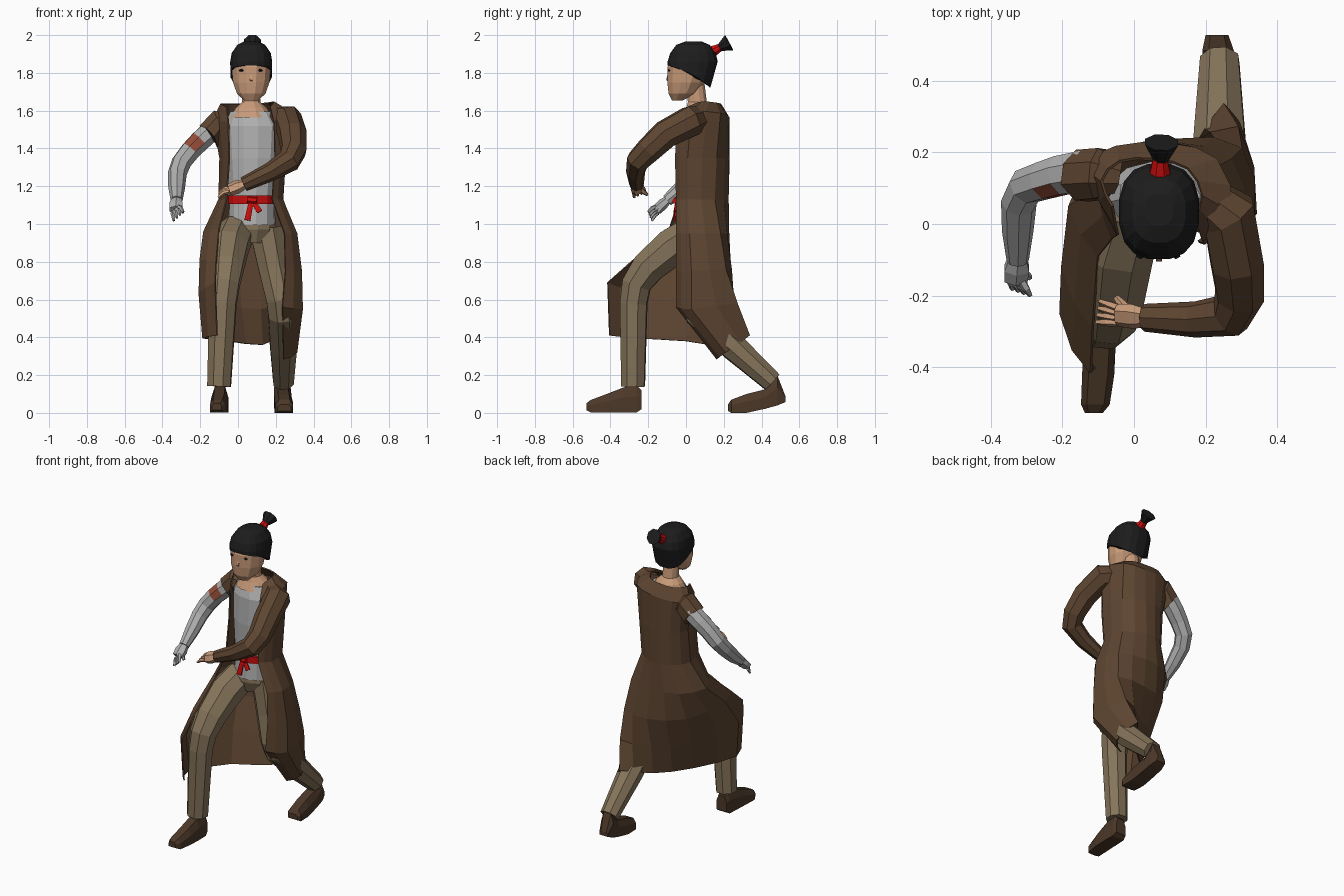
import bpy, bmesh, math, random
from mathutils import Vector as V

random.seed(4)


def mat(name, r, g, b):
    m = bpy.data.materials.new(name)
    m.diffuse_color = (r, g, b, 1)
    return m


COAT = mat("coat brown", .112, .060, .031)
PANTS = mat("trouser khaki", .235, .175, .103)
SHIRT = mat("cloth grey", .43, .43, .43)
SKIN = mat("skin tan", .58, .325, .19)
HAIR = mat("hair black", .012, .012, .012)
RED = mat("sash red", .60, .004, .004)
SHOE = mat("shoe brown", .072, .040, .022)
PATCH = mat("patch rust", .30, .075, .04)


def grid(name, rows, m, closed=True, caps=True):
    """Skin a surface over rows of points."""
    bm = bmesh.new()
    vs = [[bm.verts.new(p) for p in r] for r in rows]
    n = len(rows[0])
    for a, b in zip(vs, vs[1:]):
        for i in range(n if closed else n - 1):
            j = (i + 1) % n
            bm.faces.new((a[i], a[j], b[j], b[i]))
    if closed and caps:
        bm.faces.new(vs[0])
        bm.faces.new(vs[-1])
    bmesh.ops.recalc_face_normals(bm, faces=bm.faces)
    me = bpy.data.meshes.new(name)
    bm.to_mesh(me)
    bm.free()
    me.materials.append(m)
    o = bpy.data.objects.new(name, me)
    bpy.context.collection.objects.link(o)
    return o


def tube(name, pts, m, n=8, flat=1.0):
    """Limb along (x, y, z, radius) points, with mitred joints."""
    P = [V(p[:3]) for p in pts]
    rows, side, last = [], None, None
    for i, p in enumerate(P):
        t = (P[min(i + 1, len(P) - 1)] - P[i]).normalized() + (P[i] - P[max(i - 1, 0)]).normalized()
        t.normalize()
        if side is None:
            side = t.orthogonal().normalized() if abs(t.x) > .8 else (V((1, 0, 0)) - t * t.x).normalized()
        else:
            side = last.rotation_difference(t) @ side
        up = t.cross(side)
        last = t
        rows.append([p + 1.05 * pts[i][3] * (math.cos(a) * side + flat * math.sin(a) * up)
                     for a in (math.tau * (k + .5) / n for k in range(n))])
    return grid(name, rows, m)


def ring(cx, cy, z, rx, ry, n=12, yaw=0.0, power=1.0):
    """Horizontal oval; power below 1 makes it squarer."""
    out = []
    for k in range(n):
        a = math.tau * (k + .5) / n
        c, s = math.cos(a), math.sin(a)
        x = rx * math.copysign(abs(c) ** power, c)
        y = ry * math.copysign(abs(s) ** power, s)
        out.append((cx + x * math.cos(yaw) - y * math.sin(yaw),
                    cy + x * math.sin(yaw) + y * math.cos(yaw), z))
    return out


def refine(row):
    """Add a smooth midpoint between neighbouring points."""
    r = [V(p) for p in row]
    out = []
    for i in range(len(r) - 1):
        a, d = r[max(i - 1, 0)], r[min(i + 2, len(r) - 1)]
        out += [r[i], (r[i] + r[i + 1]) * .5625 - (a + d) * .0625]
    return out + [r[-1]]


# Coat: rows run from left front edge, around the back, to right front edge
upper = [
    [(.17, .015, 1.62), (.19, .08, 1.645), (.15, .155, 1.64), (.06, .18, 1.635), (-.04, .175, 1.635), (-.09, .12, 1.635), (-.06, .05, 1.62)],
    [(.19, -.045, 1.54), (.275, .03, 1.595), (.23, .18, 1.585), (.10, .222, 1.57), (-.05, .215, 1.56), (-.13, .15, 1.55), (-.05, -.01, 1.54)],
    [(.195, -.055, 1.35), (.25, .01, 1.35), (.225, .16, 1.35), (.10, .225, 1.35), (-.03, .21, 1.35), (-.095, .12, 1.35), (-.045, -.03, 1.35)],
    [(.18, -.05, 1.13), (.235, .01, 1.13), (.215, .15, 1.13), (.09, .222, 1.13), (-.03, .20, 1.13), (-.10, .10, 1.13), (-.06, -.04, 1.13)],
]
skirt = [
    [(.245, -.05, .95), (.31, .02, .95), (.27, .18, .95), (.10, .225, .95), (-.08, .19, .95), (-.18, .05, .96), (-.10, -.09, .97)],
    [(.25, -.05, .75), (.335, .03, .75), (.30, .21, .76), (.12, .235, .75), (-.10, .14, .77), (-.20, -.12, .81), (-.115, -.29, .80)],
    [(.235, -.05, .56), (.34, .03, .55), (.29, .27, .58), (.12, .19, .55), (-.08, .06, .57), (-.205, -.25, .63), (-.12, -.415, .69)],
    [(.24, .165, .285), (.31, .21, .32), (.25, .335, .41), (.13, .16, .36), (-.05, .0, .38), (-.185, -.26, .395), (-.11, -.405, .41)],
]
coat = grid("long_coat", [refine(r) for r in upper + skirt], COAT, closed=False)
thick = coat.modifiers.new("cloth thickness", 'SOLIDIFY')
thick.thickness = .008
thick.offset = 0

# Sleeves
tube("left_sleeve", [(.19, .08, 1.56, .06), (.265, .025, 1.545, .08), (.288, -.11, 1.475, .074), (.295, -.20, 1.39, .067),
                     (.27, -.255, 1.335, .06), (.17, -.267, 1.275, .048), (.03, -.262, 1.21, .037)], COAT)
torn = tube("torn_sleeve", [(-.04, .13, 1.535, .045), (-.095, .14, 1.535, .073), (-.155, .135, 1.465, .073)], COAT)
for v in torn.data.vertices[-8:]:
    v.co += V((-.6, 0, -.8)) * random.uniform(-.025, .02)

# Right arm with a rust patch on the upper front
arm = tube("right_arm", [(-.06, .14, 1.53, .05), (-.14, .148, 1.495, .058), (-.20, .137, 1.44, .056), (-.25, .122, 1.39, .053),
                         (-.30, .105, 1.325, .051), (-.322, .06, 1.265, .048), (-.325, -.02, 1.19, .042),
                         (-.325, -.10, 1.125, .03)], SHIRT)
arm.data.materials.append(PATCH)
for f in arm.data.polygons:
    if -.25 < f.center.x < -.20 and f.normal.y < -.3 and f.normal.z > -.15:
        f.material_index = 1


def hand(name, wrist, palm, tip, spread, thumb, m):
    """Palm, four fingers and a thumb."""
    w, p, t, s = V(wrist), V(palm), V(tip), V(spread)
    mid = w.lerp(p, .5)
    tube(name + "_palm", [(*w, .028), (*mid, .038), (*p, .035)], m, 6, .75)
    for k in (-1.5, -.5, .5, 1.5):
        a, b = p + s * k, t + s * k * 1.5
        c = a.lerp(b, .5) + V((0, 0, .008))
        tube(name + "_finger", [(*a, .012), (*c, .011), (*b, .007)], m, 5)
    th = V(thumb)
    tube(name + "_thumb", [(*mid, .015), (*mid.lerp(th, .6), .013), (*th, .008)], m, 5)


hand("left_hand", (.035, -.262, 1.212), (-.045, -.255, 1.18), (-.10, -.245, 1.155), (.002, .013, .006), (-.05, -.205, 1.155), SKIN)
hand("right_hand", (-.325, -.095, 1.13), (-.33, -.155, 1.075), (-.315, -.19, 1.04), (.011, -.004, .010), (-.29, -.15, 1.06), SHIRT)

# Shirt, neck and sash, with the left shoulder turned forward
YAW = -.12
grid("shirt", [ring(.075, .06, .995, .125, .11, yaw=YAW), ring(.075, .06, 1.13, .122, .10, yaw=YAW),
               ring(.08, .065, 1.35, .145, .11, yaw=YAW), ring(.08, .07, 1.52, .155, .105, yaw=YAW),
               ring(.072, .075, 1.595, .115, .08, yaw=YAW)], SHIRT)
grid("neck", [ring(.07, .065, 1.565, .115, .09), ring(.07, .07, 1.615, .085, .07),
              ring(.07, .06, 1.645, .05, .052), ring(.07, .05, 1.74, .047, .05)], SKIN)
grid("sash", [ring(.075, .06, z, r, r - .019, yaw=YAW) for z, r in ((1.105, .130), (1.15, .131))], RED)
tube("sash_knot", [(.05, -.05, 1.13, .02), (.10, -.055, 1.125, .02)], RED, 6, .7)
tube("sash_tail_left", [(.08, -.05, 1.12, .014), (.115, -.06, 1.065, .016)], RED, 6, .4)
tube("sash_tail_right", [(.07, -.05, 1.12, .014), (.05, -.06, 1.02, .018)], RED, 6, .4)

# Trousers
grid("trouser_seat", [ring(.07, .07, .90, .10, .09), ring(.07, .065, .97, .135, .11),
                      ring(.075, .06, 1.03, .12, .10)], PANTS)
tube("front_leg", [(-.01, .05, .96, .095), (-.045, -.07, .88, .102), (-.06, -.20, .77, .09), (-.07, -.262, .68, .079),
                   (-.08, -.277, .58, .073), (-.10, -.28, .14, .063)], PANTS)
tube("back_leg", [(.15, .08, .97, .09), (.19, .065, .76, .082), (.225, .045, .60, .077), (.235, .07, .52, .077),
                  (.24, .25, .35, .072), (.24, .458, .162, .055)], PANTS)


def shoe(name, secs):
    """Sections are (y, bottom, top, half width, x)."""
    rows = []
    for y, a, b, w, x in secs:
        c = a + (b - a) * .6
        rows.append([(x - w, y, a), (x + w, y, a), (x + w, y, c), (x + w * .6, y, b), (x - w * .6, y, b), (x - w, y, c)])
    grid(name, rows, SHOE)


shoe("front_shoe", [(-.235, .02, .12, .036, -.095), (-.26, .003, .145, .042, -.095), (-.33, .003, .135, .045, -.096),
                    (-.42, .003, .10, .045, -.10), (-.505, .003, .068, .04, -.108), (-.528, .015, .05, .025, -.112)])
shoe("back_shoe", [(.222, .01, .045, .035, .245), (.24, 0, .07, .047, .245), (.32, 0, .10, .048, .242),
                   (.42, .022, .125, .046, .238), (.485, .04, .195, .044, .235), (.528, .058, .085, .032, .232)])

# Head, nose and eyes
grid("head", [ring(.07, -.045, 1.655, .04, .03), ring(.07, -.018, 1.69, .078, .077), ring(.07, .0, 1.75, .1, .102),
              ring(.07, .012, 1.83, .108, .114), ring(.07, .03, 1.91, .09, .10)], SKIN)
tube("nose", [(.07, -.092, 1.80, .005), (.07, -.097, 1.765, .011), (.07, -.088, 1.752, .007)], SKIN, 4)
for x in (.018, .117):
    tube("eye", [(x - .011, -.087, 1.812, .004), (x, -.091, 1.814, .007), (x + .011, -.087, 1.812, .004)], HAIR, 4)

# Hair cap with a hem that drops toward the nape
hem = []
for x, y, z in ring(.07, .03, 0, .112, .13, 16, 0, .8):
    s = (y - .03) / .13
    hem.append((x, y - .03 * max(s, 0), 1.795 - .06 * s - .015 * s * s))
grid("hair", [ring(.07, .04, 1.966, .04, .045, 16, 0, .8), ring(.07, .037, 1.948, .075, .09, 16, 0, .8),
              ring(.07, .037, 1.905, .105, .122, 16, 0, .8), ring(.07, .035, 1.86, .113, .135, 16, 0, .8), hem], HAIR)
tube("hair_tie", [(.073, .125, 1.905, .034), (.073, .185, 1.937, .02)], RED)
tube("hair_tuft", [(.075, .178, 1.933, .02), (.077, .228, 1.96, .047)], HAIR, 8)
